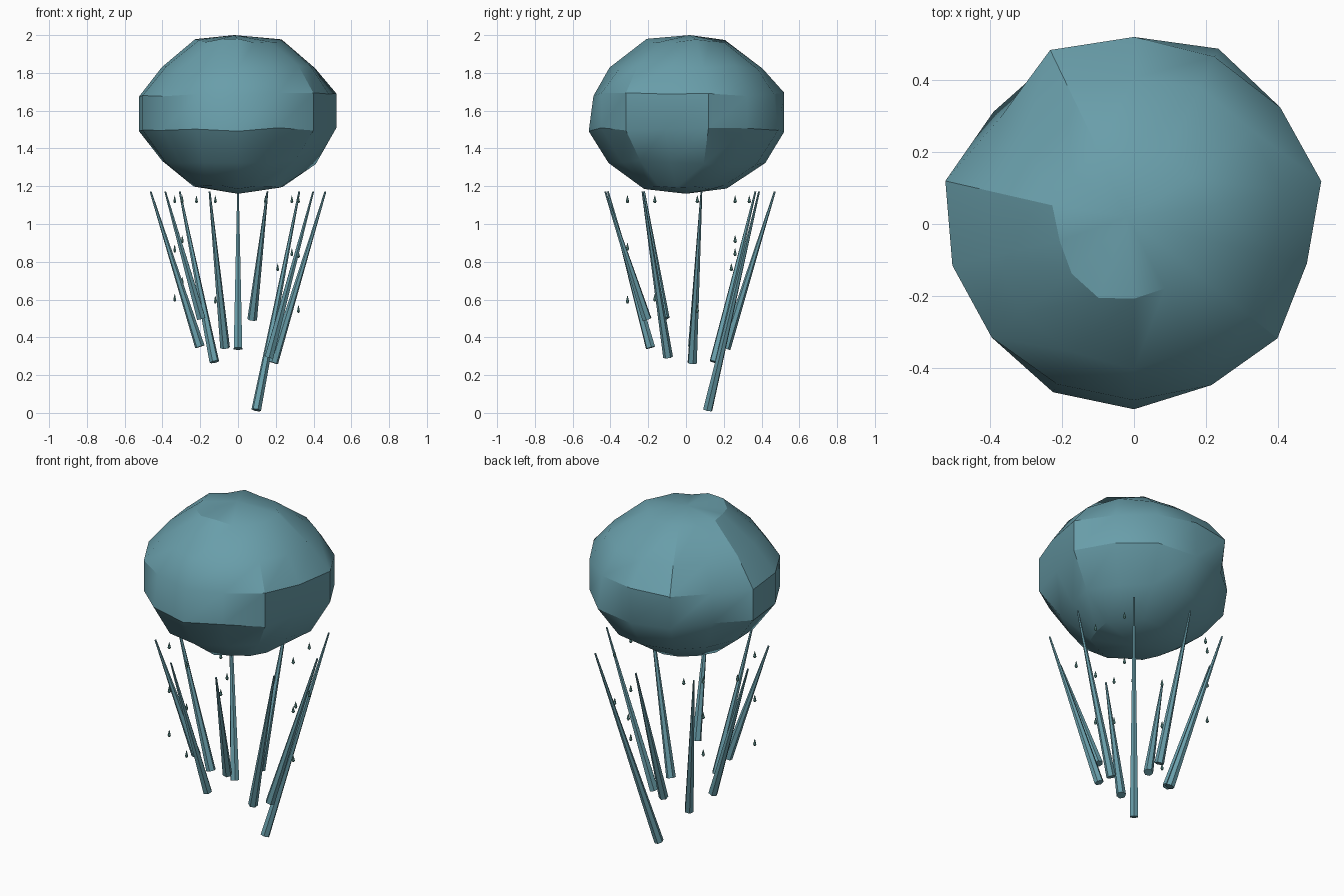
import bpy, bmesh, math, random
from mathutils import Vector

if "Cube" in bpy.data.objects:
    bpy.data.objects.remove(bpy.data.objects["Cube"])

random.seed(4)


def material(name, rgb):
    m = bpy.data.materials.new(name)
    m.diffuse_color = (*rgb, 1)
    m.use_nodes = True
    m.node_tree.nodes["Principled BSDF"].inputs["Base Color"].default_value = m.diffuse_color
    return m


TEAL = material("dusty_teal", (0.141, 0.342, 0.402))
GREEN = material("sea_green", (0.12, 0.31, 0.29))


def finish(bm, name, mat, angle=None):
    bmesh.ops.recalc_face_normals(bm, faces=bm.faces)
    mesh = bpy.data.meshes.new(name)
    bm.to_mesh(mesh)
    bm.free()
    mesh.materials.append(mat)
    ob = bpy.data.objects.new(name, mesh)
    bpy.context.collection.objects.link(ob)
    if angle:
        bpy.context.view_layer.objects.active = ob
        ob.select_set(True)
        bpy.ops.object.shade_smooth_by_angle(angle=angle)
        ob.select_set(False)
    return ob


# Bell: a 14 by 7 squashed sphere with an uneven rim
SEG, RINGS = 14, 7
RIM = [0.52, 0.541, 0.52, 0.534, 0.493, 0.51, 0.497,
       0.515, 0.519, 0.506, 0.518, 0.538, 0.50, 0.537]
LEVELS = [(0.42, 1.97), (0.78, 1.83), (1.0, 1.685),
          (1.0, 1.50), (0.78, 1.325), (0.43, 1.195)]
bm = bmesh.new()
top = bm.verts.new((-0.02, 0.02, 2.0))
bottom = bm.verts.new((0, 0, 1.16))
rings = []
for scale, z in LEVELS:
    ring = []
    for i, rim in enumerate(RIM):
        a = math.pi / 2 - i * math.tau / SEG
        r = rim * scale
        if scale == 1.0:
            r -= random.choice((0, 0, 0.025))
        else:
            r += random.uniform(-0.015, 0.015)
        ring.append(bm.verts.new((r * math.cos(a), r * math.sin(a),
                                  z + random.uniform(-0.012, 0.012))))
    rings.append(ring)
for i in range(SEG):
    j = (i + 1) % SEG
    bm.faces.new((top, rings[0][i], rings[0][j]))
    bm.faces.new((bottom, rings[-1][j], rings[-1][i]))
    for upper, lower in zip(rings, rings[1:]):
        bm.faces.new((upper[i], lower[i], lower[j], upper[j]))
finish(bm, "bell", TEAL, math.radians(30))


def cone(bm, start, end, r_start, r_end, sides):
    """Closed tapered stick between two points."""
    start, end = Vector(start), Vector(end)
    axis = end - start
    mat = axis.to_track_quat('Z', 'Y').to_matrix().to_4x4()
    mat.translation = (start + end) / 2
    bmesh.ops.create_cone(bm, cap_ends=True, segments=sides, radius1=r_start,
                          radius2=r_end, depth=axis.length, matrix=mat)


# Tentacles: nine sticks in a ring, thick at the lower end, leaning inwards
# each row: angle, top radius, bottom radius, bottom height
TENTACLES = [(90, 0.47, 0.21, 0.34), (50, 0.505, 0.15, 0.015),
             (10, 0.47, 0.19, 0.265), (-30, 0.46, 0.19, 0.295),
             (-70, 0.455, 0.22, 0.495), (-110, 0.44, 0.20, 0.345),
             (-150, 0.445, 0.225, 0.50), (170, 0.47, 0.205, 0.35),
             (130, 0.48, 0.195, 0.27)]
for n, (deg, r_top, r_low, z_low) in enumerate(TENTACLES):
    c, s = math.cos(math.radians(deg)), math.sin(math.radians(deg))
    bm = bmesh.new()
    cone(bm, (r_low * c, r_low * s, z_low), (r_top * c, r_top * s, 1.172),
         0.026, 0.005, 6)
    finish(bm, f"tentacle_{n + 1}", TEAL)

# Droplets: columns of tiny cones hanging between the tentacles
COLUMNS = [(-0.335, -0.165, (1.13, 0.87, 0.61)),
           (-0.12, -0.31, (1.13, 0.88, 0.60)),
           (-0.295, 0.26, (1.13, 0.92, 0.70)),
           (-0.22, 0.335, (1.13,)),
           (0.145, -0.31, (1.13,)),
           (0.32, 0.06, (1.13, 0.84, 0.55)),
           (0.285, 0.26, (1.13, 0.85)),
           (0.21, 0.24, (0.77,))]
bm = bmesh.new()
for x, y, heights in COLUMNS:
    for z in heights:
        cone(bm, (x, y, z - 0.012), (x, y, z + 0.02), 0.009, 0.001, 6)
        cone(bm, (x, y, z - 0.02), (x, y, z - 0.012), 0.004, 0.009, 6)
finish(bm, "droplets", GREEN)
